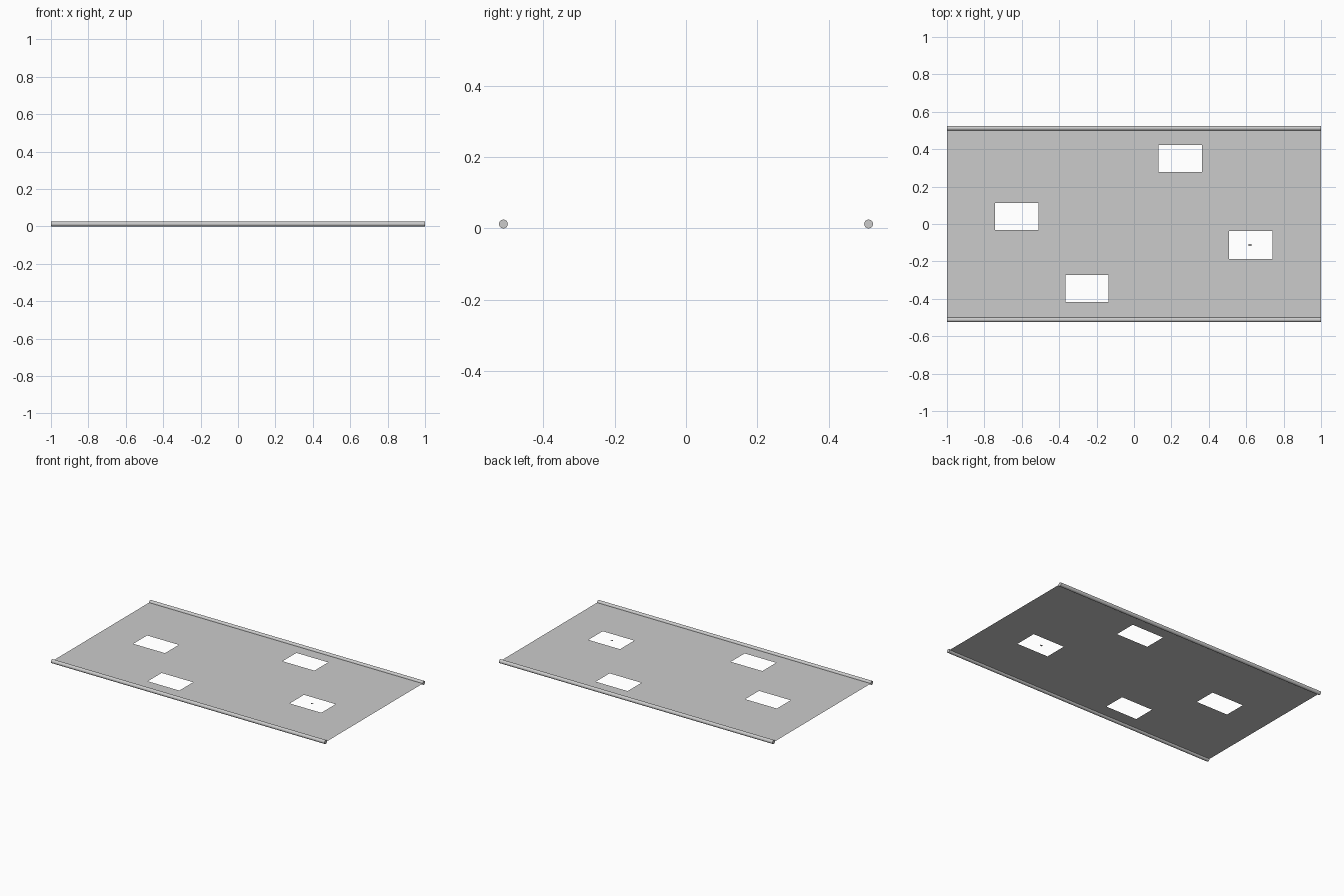
import bpy, bmesh, math

if "Cube" in bpy.data.objects:
    bpy.data.objects.remove(bpy.data.objects["Cube"])

Z = 0.0125     # height of sheet and rod axes
R = 0.0125     # rod radius
EDGE = 0.512   # rod axis distance from the middle

# wind openings: x0, x1, y0, y1
holes = [(-0.743, -0.511, -0.032, 0.112), (0.131, 0.364, 0.278, 0.422),
         (0.509, 0.74, -0.187, -0.038), (-0.367, -0.137, -0.417, -0.273)]


def flat_object(name, xs, ys, openings=()):
    """Flat grid of cells, leaving out those inside an opening."""
    bm = bmesh.new()
    v = [[bm.verts.new((x, y, Z)) for y in ys] for x in xs]
    for i in range(len(xs) - 1):
        for j in range(len(ys) - 1):
            cx, cy = (xs[i] + xs[i + 1]) / 2, (ys[j] + ys[j + 1]) / 2
            if any(a < cx < b and c < cy < d for a, b, c, d in openings):
                continue
            bm.faces.new((v[i][j], v[i + 1][j], v[i + 1][j + 1], v[i][j + 1]))
    me = bpy.data.meshes.new(name)
    bm.to_mesh(me)
    bm.free()
    ob = bpy.data.objects.new(name, me)
    bpy.context.collection.objects.link(ob)
    return ob


# banner sheet with four rectangular openings
xs = sorted({-1.0, 1.0, *[h[0] for h in holes], *[h[1] for h in holes]})
ys = sorted({-EDGE + R, EDGE - R, *[h[2] for h in holes], *[h[3] for h in holes]})
flat_object("banner_sheet", xs, ys, holes)

# small loose scrap inside the right opening
flat_object("sheet_scrap", [0.612, 0.628], [-0.118, -0.106])

# rods along both long edges
for name, side in (("front_rod", -1), ("back_rod", 1)):
    bpy.ops.mesh.primitive_cylinder_add(vertices=16, radius=R, depth=2,
                                        location=(0, side * EDGE, Z),
                                        rotation=(0, math.pi / 2, 0))
    rod = bpy.context.object
    rod.name = name
    bpy.ops.object.shade_smooth_by_angle(angle=math.radians(40))
